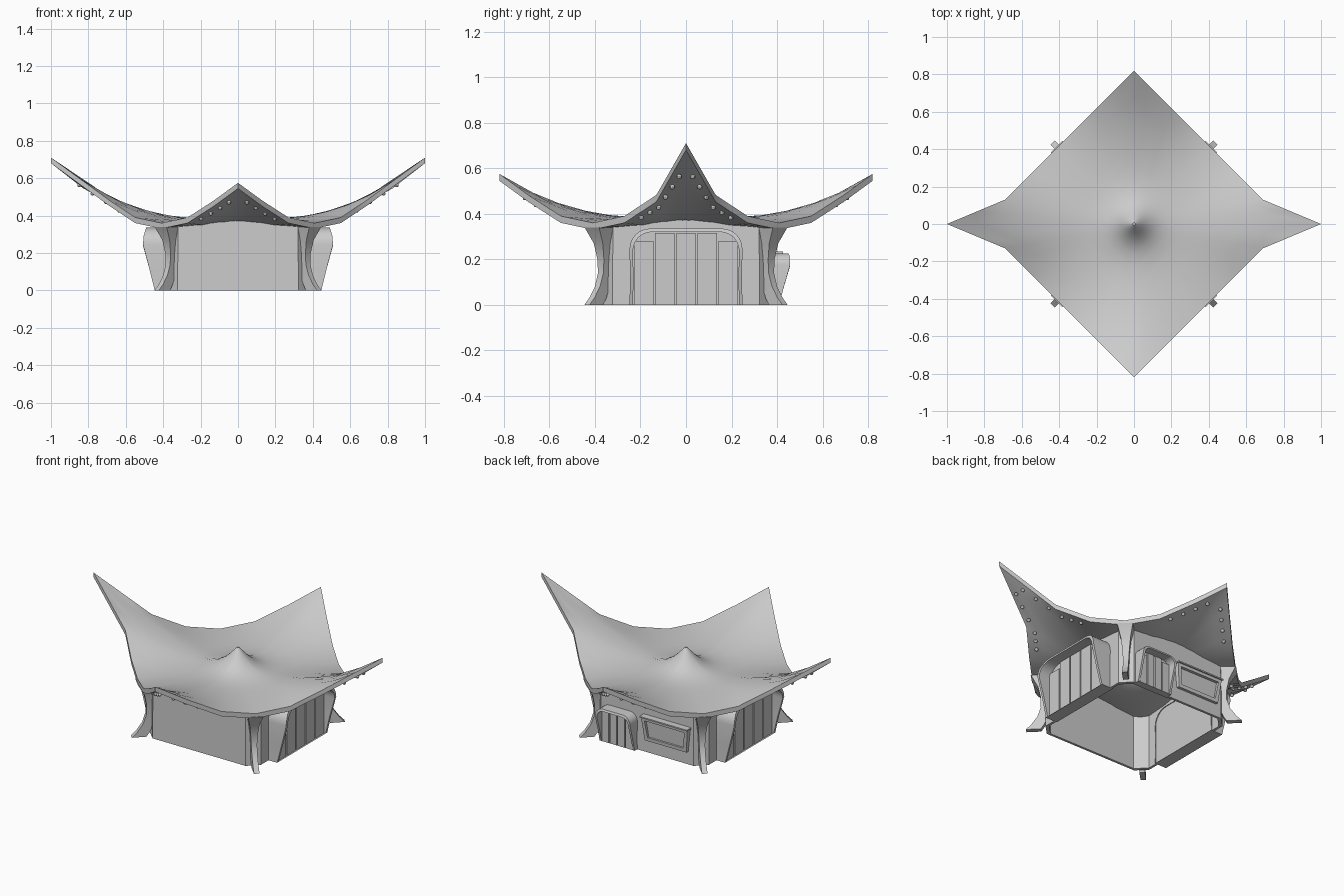
import bpy, bmesh, math

if "Cube" in bpy.data.objects:
    bpy.data.objects.remove(bpy.data.objects["Cube"])


def finish(name, bm, smooth=True):
    bmesh.ops.recalc_face_normals(bm, faces=bm.faces)
    me = bpy.data.meshes.new(name)
    bm.to_mesh(me)
    bm.free()
    ob = bpy.data.objects.new(name, me)
    bpy.context.collection.objects.link(ob)
    if smooth:
        bpy.ops.object.select_all(action='DESELECT')
        ob.select_set(True)
        bpy.context.view_layer.objects.active = ob
        bpy.ops.object.shade_smooth_by_angle(angle=math.radians(35))
    return ob


def loft(name, rings, cap_start=False, cap_end=False, closed=False):
    bm = bmesh.new()
    vs = [[bm.verts.new(p) for p in ring] for ring in rings]
    n = len(rings[0])
    pairs = list(zip(vs, vs[1:])) + ([(vs[-1], vs[0])] if closed else [])
    for a, b in pairs:
        for i in range(n):
            j = (i + 1) % n
            bm.faces.new((a[i], a[j], b[j], b[i]))
    if cap_start:
        bm.faces.new(vs[0])
    if cap_end:
        bm.faces.new(vs[-1])
    return finish(name, bm)


def interp(table, x):
    for (x0, y0), (x1, y1) in zip(table, table[1:]):
        if x <= x1:
            return y0 + (y1 - y0) * (x - x0) / (x1 - x0)
    return table[-1][1]


# Roof: four upswept corners, sagging eaves and a small central peak
quarter = [(1, 0, .71), (.69, .13, .483), (.55, .27, .39), (.41, .41, .36),
           (.27, .55, .39), (.13, .69, .48), (0, .82, .575)]
rim = quarter[:-1]
rim += [(-x, y, z) for x, y, z in quarter[:0:-1]]
rim += [(-x, -y, z) for x, y, z in quarter[:-1]]
rim += [(x, -y, z) for x, y, z in quarter[:0:-1]]
fine_rim = []
for a, b in zip(rim, rim[1:] + rim[:1]):
    fine_rim += [a, tuple((p + q) / 2 for p, q in zip(a, b))]


def roof_point(p, t, drop=0):
    x, y = p[0] * t, p[1] * t
    bump = .14 * math.exp(-(math.hypot(x, y) / .09) ** 1.3)
    return x, y, .375 + bump + (p[2] - .375) * t ** 2.7 - drop


steps = [.01, .03, .06, .1, .15, .21, .3, .42, .55, .69, .83, 1]
under = [[roof_point(p, t, .03) for p in fine_rim] for t in steps]
top = [[roof_point(p, t) for p in fine_rim] for t in reversed(steps)]
loft("roof", under + top, True, True)

# Studs under the upswept corners
bm = bmesh.new()
for sx in (1, -1):
    for sy in (1, -1):
        for k in (.25, .5, .75, 1, 1.3, 1.6, 4.4, 4.8, 5.2, 5.6):
            i = int(k)
            p = [u + (v - u) * (k - i) for u, v in zip(quarter[i], quarter[i + 1])]
            x, y, z = roof_point(p, .92, .034)
            new = bmesh.ops.create_uvsphere(bm, u_segments=8, v_segments=6, radius=.011)
            bmesh.ops.translate(bm, verts=new['verts'], vec=(x * sx, y * sy, z))
finish("roof_studs", bm)


# Walls: open-bottomed shell with chamfered corners
def wall_ring(h, z_corner, z_mid):
    c = h - .062
    pts = []
    for k in range(4):
        a = k * math.pi / 2
        for x, y, z in ((h, -c, z_corner), (h, 0, z_mid), (h, c, z_corner)):
            pts.append((x * math.cos(a) - y * math.sin(a),
                        x * math.sin(a) + y * math.cos(a), z))
    return pts


loft("walls", [wall_ring(.385, 0, 0), wall_ring(.383, .35, .375),
               wall_ring(.37, .35, .375), wall_ring(.37, 0, 0)], closed=True)

# Corner legs: flared foot, narrow waist, spreading top bracket
leg = [(0, .53, .615, .016), (.03, .51, .585, .016), (.08, .49, .55, .016),
       (.14, .485, .53, .017), (.2, .485, .53, .02), (.27, .485, .545, .028),
       (.34, .485, .585, .045)]
for k in range(4):
    a = math.radians(45 + 90 * k)
    c, s = math.cos(a), math.sin(a)
    rings = []
    for z, r0, r1, w in leg:
        rings.append([(r * c - v * s, r * s + v * c, z)
                      for r, v in ((r0, -w), (r1, -w), (r1, w), (r0, w))])
    loft("corner_leg", rings, True, True)


# Doors: leaning arched hood around recessed planks
def arch(w, h, r):
    right = [(w, 0), (w * .99, h * .35)]
    for i in range(7):
        a = i * math.pi / 12
        right.append((w - r + r * math.cos(a), h - r + r * math.sin(a)))
    return right + [(-u, z) for u, z in reversed(right)]


def plate(name, place, u0, u1, d0, d1, z0, z1):
    loft(name, [[place(u, d, z) for u, d in ((u0, d0), (u1, d0), (u1, d1), (u0, d1))]
                for z in (z0, z1)], True, True)


def door(name, place, w, h, r, rim_w, lean, panel_d, planks):
    outer, inner = arch(w, h, r), arch(w - rim_w, h - rim_w, r - rim_w * .5)
    loft(name + "_hood", [
        [place(u, .365, z) for u, z in outer],
        [place(u, interp(lean, z), z) for u, z in outer],
        [place(u, interp(lean, z), z) for u, z in inner],
        [place(u, panel_d, z) for u, z in inner]], cap_end=True)
    step = 2 * (w - rim_w) / planks
    for i in range(planks):
        u = -w + rim_w + i * step
        edge = i in (0, planks - 1)
        plate(name + "_plank", place, u + .004, u + step - .004, panel_d - .01,
              panel_d + .01, 0, h - rim_w - (r * .45 if edge else .004))


side_lean = [(0, .445), (.12, .475), (.24, .508), (.29, .505), (.34, .49)]
for sx in (1, -1):
    door("side_door", lambda u, d, z, s=sx: (s * d, u, z),
         .248, .335, .09, .015, side_lean, .425, 5)
back_lean = [(0, .41), (.08, .43), (.17, .457), (.21, .457), (.24, .445)]
door("back_door", lambda u, d, z: (u + .19, d, z),
     .122, .225, .05, .013, back_lean, .4, 4)

# Back window: tilted frame with a recessed pane and top ledge
def window_ring(inset, y_low, y_high):
    x0, x1, z0, z1 = -.30 + inset, .02 - inset, .08 + inset, .23 - inset
    return [(x0 + .015, y_low, z0), (x1 - .015, y_low, z0), (x1, y_high, z1), (x0, y_high, z1)]


loft("back_window", [window_ring(0, .37, .37), window_ring(0, .402, .418),
                     window_ring(.022, .404, .416), window_ring(.022, .392, .398)],
     cap_end=True)
plate("window_ledge", lambda u, d, z: (u, d, z), -.305, .025, .375, .426, .226, .234)
